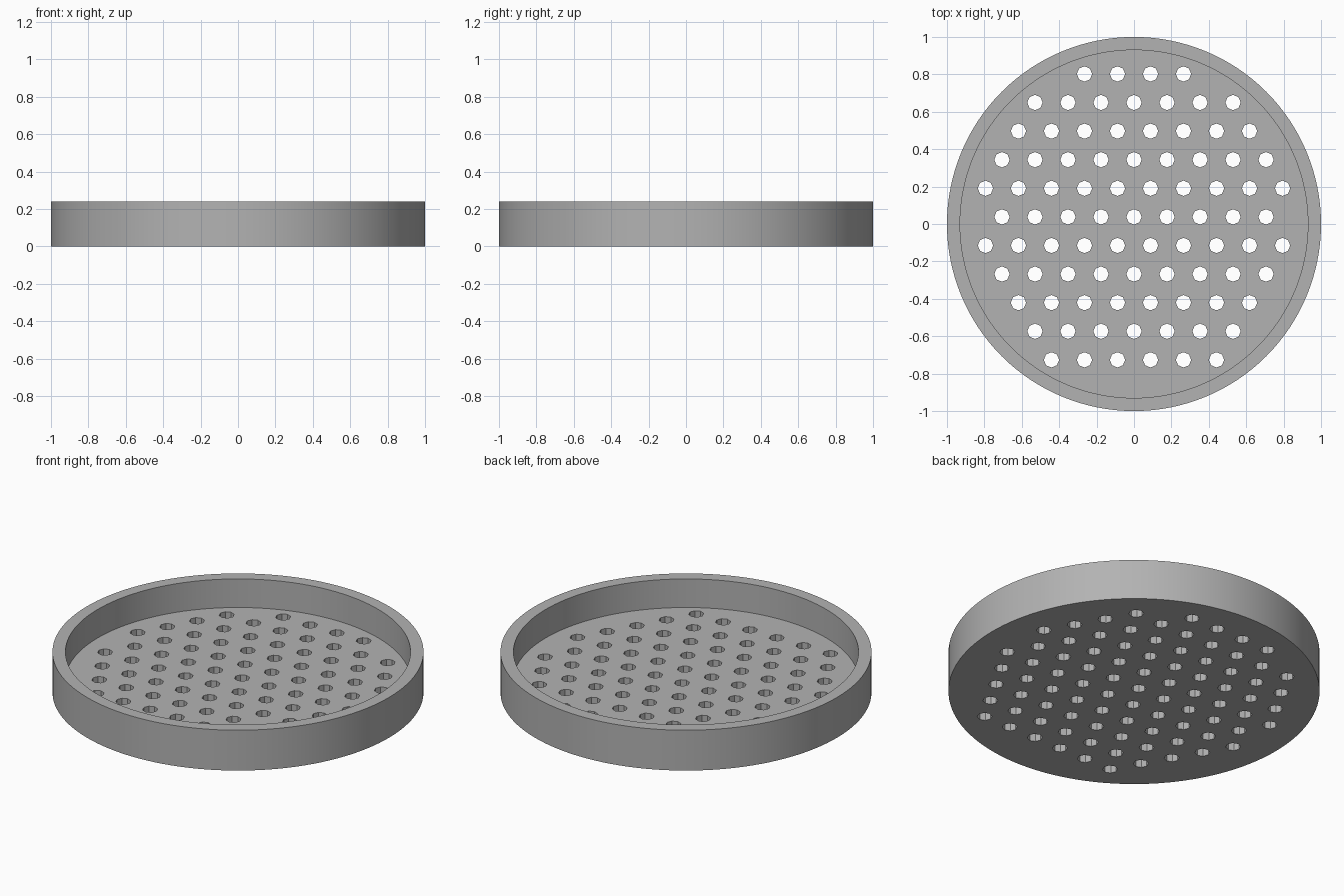
import bpy
import math

if "Cube" in bpy.data.objects:
    bpy.data.objects.remove(bpy.data.objects["Cube"], do_unlink=True)

HEIGHT, FLOOR, INNER = 0.24, 0.07, 0.93
PITCH, HOLE_R, REACH = 0.1765, 0.041, 0.87
ROW_STEP = PITCH * math.sqrt(3) / 2
FIRST_ROW = 0.038  # y of the row with a hole on the centre line

grey = bpy.data.materials.new("plain_grey")
grey.use_nodes = True
grey.diffuse_color = (0.45, 0.45, 0.45, 1)
grey.node_tree.nodes["Principled BSDF"].inputs["Base Color"].default_value = (0.45, 0.45, 0.45, 1)


def cylinder(name, radius, z0, z1, sides, x=0, y=0):
    bpy.ops.mesh.primitive_cylinder_add(vertices=sides, radius=radius, depth=z1 - z0,
                                        location=(x, y, (z0 + z1) / 2))
    obj = bpy.context.object
    obj.name = name
    obj.data.materials.append(grey)
    return obj


def cut(target, cutter):
    mod = target.modifiers.new("cut", "BOOLEAN")
    mod.operation = "DIFFERENCE"
    mod.solver = "EXACT"
    mod.object = cutter
    bpy.context.view_layer.objects.active = target
    bpy.ops.object.modifier_apply(modifier=mod.name)
    bpy.data.objects.remove(cutter, do_unlink=True)


# Round tray, hollowed out to leave a floor and a rim
tray = cylinder("perforated_tray", 1, 0, HEIGHT, 128)
cut(tray, cylinder("pocket_cutter", INNER, FLOOR, HEIGHT + 0.1, 128))

# Staggered drain holes through the floor
holes = []
for row in range(-6, 7):
    y = FIRST_ROW + row * ROW_STEP
    for col in range(-6, 7):
        x = (col + 0.5 * (row % 2)) * PITCH
        if math.hypot(x, y) < REACH:
            holes.append(cylinder("hole_cutter", HOLE_R, -0.1, FLOOR + 0.05, 8, x, y))
bpy.ops.object.select_all(action="DESELECT")
for hole in holes:
    hole.select_set(True)
bpy.context.view_layer.objects.active = holes[0]
bpy.ops.object.join()
cut(tray, holes[0])

# Smooth round walls with sharp rims
bpy.ops.object.select_all(action="DESELECT")
tray.select_set(True)
bpy.context.view_layer.objects.active = tray
bpy.ops.object.shade_smooth_by_angle(angle=math.radians(30))
